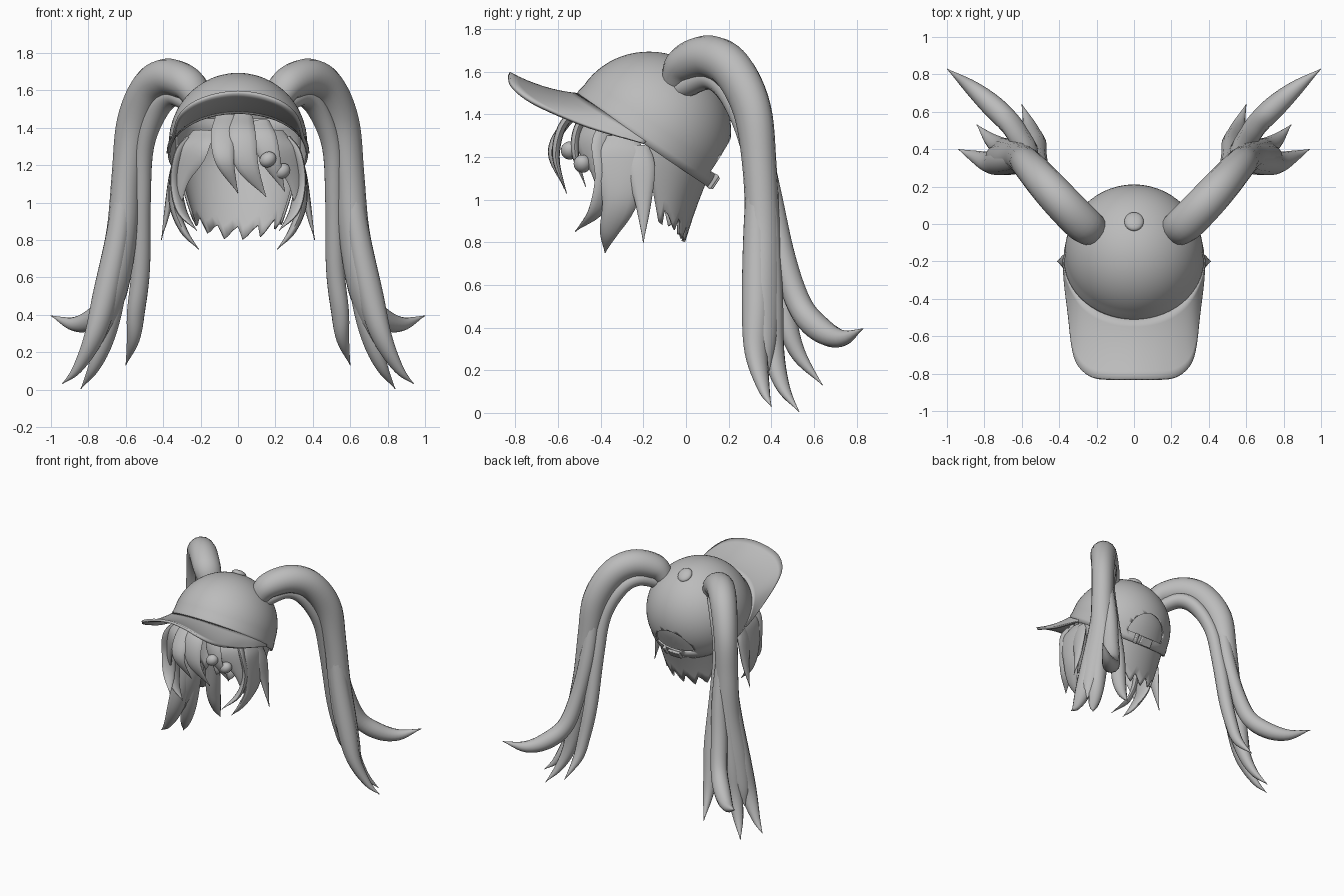
import bpy, bmesh, math
from mathutils import Vector, Matrix

if "Cube" in bpy.data.objects:
    bpy.data.objects.remove(bpy.data.objects["Cube"])

grey = bpy.data.materials.new("plain grey")
grey.diffuse_color = (0.5, 0.5, 0.5, 1)
grey.use_nodes = True
grey.node_tree.nodes["Principled BSDF"].inputs["Base Color"].default_value = grey.diffuse_color

TILT = math.radians(-34)                      # cap leans backwards
CAP = Matrix.Translation((0, -0.155, 1.317)) @ Matrix.Rotation(TILT, 4, 'X')


def finish(name, bm, angle=40):
    bmesh.ops.recalc_face_normals(bm, faces=bm.faces)
    me = bpy.data.meshes.new(name)
    bm.to_mesh(me)
    bm.free()
    me.materials.append(grey)
    ob = bpy.data.objects.new(name, me)
    bpy.context.collection.objects.link(ob)
    bpy.context.view_layer.objects.active = ob
    ob.select_set(True)
    bpy.ops.object.shade_smooth_by_angle(angle=math.radians(angle))
    ob.select_set(False)
    return ob


def grid(bm, rows, closed=False):
    vs = [[bm.verts.new(p) for p in r] for r in rows]
    for a, b in zip(vs, vs[1:]):
        n = len(a)
        for i in range(n if closed else n - 1):
            j = (i + 1) % n
            bm.faces.new((a[i], a[j], b[j], b[i]))
    return vs


def cap_point(r, a, z):
    """Point on the cap, a = angle from the front; the front is slightly longer."""
    y = -r * math.cos(a)
    return CAP @ Vector((r * math.sin(a), y * 1.055 if y < 0 else y * 0.985, z))


def spline(pts, steps):
    """Catmull-Rom through points of any dimension."""
    p = [Vector(q) for q in pts]
    p = [p[0] * 2 - p[1]] + p + [p[-1] * 2 - p[-2]]
    out = []
    for a, b, c, d in zip(p, p[1:], p[2:], p[3:]):
        for s in range(steps):
            t = s / steps
            out.append(0.5 * (2 * b + (c - a) * t + (2 * a - 5 * b + 4 * c - d) * t * t
                              + (3 * b - a - 3 * c + d) * t ** 3))
    return out + [p[-2]]


def lock(name, pts, side, flip=1, sides=12, steps=6):
    """Hair lock: points are x, y, z, half width along 'side', half depth."""
    side = Vector((side[0] * flip, side[1], side[2]))
    pts = [Vector((q[0] * flip,) + tuple(q[1:])) for q in pts]
    path = spline(pts, steps)
    bm, rows = bmesh.new(), []
    for i, q in enumerate(path):
        c = Vector(q[:3])
        tan = (Vector(path[min(i + 1, len(path) - 1)][:3])
               - Vector(path[max(i - 1, 0)][:3])).normalized()
        u = (side - tan * side.dot(tan)).normalized()
        v = tan.cross(u)
        w, d = max(q[3], 0.002), max(q[4], 0.002)
        rows.append([c + u * w * math.cos(k * math.tau / sides)
                     + v * d * math.sin(k * math.tau / sides) for k in range(sides)])
    vs = grid(bm, rows, True)
    bm.faces.new(vs[0])
    bm.faces.new(vs[-1])
    return finish(name, bm, 60)


# cap dome, with an arched opening cut above the back strap
bm = bmesh.new()
prof = [(0.375, -0.07), (0.376, -0.035)]
prof += [(0.37 * math.cos(a), 0.37 * math.sin(a)) for a in
         [math.radians(5 * k) for k in range(18)]] + [(0.003, 0.37)]
grid(bm, [[cap_point(r, k * math.tau / 64, z) for k in range(64)] for r, z in prof], True)
dome = finish("cap_dome", bm)
solid = dome.modifiers.new("thickness", 'SOLIDIFY')
solid.thickness, solid.offset = 0.012, -1
bm = bmesh.new()
arch = [(0.16 * math.cos(math.pi * k / 20), 0.175 * math.sin(math.pi * k / 20)) for k in range(21)]
vs = grid(bm, [[CAP @ Vector((x, y, z)) for x, z in arch] for y in (0.2, 0.6)], True)
bm.faces.new(vs[0])
bm.faces.new(vs[1])
cutter = finish("opening_cutter", bm)
cutter.hide_render = cutter.hide_viewport = True
cut = dome.modifiers.new("opening", 'BOOLEAN')
cut.object, cut.operation, cut.solver = cutter, 'DIFFERENCE', 'EXACT'

# strap buckle and cap button
for name, size, loc in (("strap_buckle", (0.1, 0.02, 0.065), (0.0, 0.373, -0.035)),
                        ("strap_loop", (0.025, 0.025, 0.075), (0.085, 0.362, -0.035))):
    bm = bmesh.new()
    bmesh.ops.create_cube(bm, size=1, matrix=CAP @ Matrix.Translation(loc) @ Matrix.Diagonal((*size, 1)))
    ob = finish(name, bm)
    bev = ob.modifiers.new("bevel", 'BEVEL')
    bev.width, bev.segments = 0.006, 2
bm = bmesh.new()
bmesh.ops.create_uvsphere(bm, u_segments=24, v_segments=12, radius=1,
                          matrix=CAP @ Matrix.Translation((0, -0.045, 0.367)) @ Matrix.Diagonal((0.052, 0.058, 0.025, 1)))
finish("cap_button", bm)

# curved brim
half = [(0, -.83, 1.59), (.12, -.83, 1.575), (.22, -.82, 1.54), (.29, -.77, 1.49),
        (.325, -.68, 1.435), (.345, -.5, 1.355), (.365, -.33, 1.30), (.374, -.2, 1.262)]
outer = spline([(-x, y, z) for x, y, z in half[:0:-1]] + half, 4)
rows = []
for v in range(9):
    t = v / 8
    row = []
    for i, o in enumerate(outer):
        a = math.radians(-90 + 180 * i / (len(outer) - 1))
        p = cap_point(0.372, a, -0.055).lerp(o, t)
        p.z -= 0.07 * t * (1 - t) * math.cos(a)
        row.append(p)
    rows.append(row)
bm = bmesh.new()
grid(bm, rows)
brim = finish("cap_brim", bm)
solid = brim.modifiers.new("thickness", 'SOLIDIFY')
solid.thickness, solid.offset = 0.018, 0

# back hair sheet with a jagged hem, tucked inside the cap
bm, rows = bmesh.new(), []
for t in [k / 10 for k in range(11)]:
    row = []
    for k in range(29):
        a = math.radians(-98 + 7 * k)
        hem = 0.80 + (0.02, 0.05, 0.07, 0.0)[k % 4] + 0.08 * abs(math.sin(a)) ** 3
        z = 1.45 + (hem - 1.45) * t
        low = min(1, max(0, (1.25 - z) / 0.45))
        r = min(0.335 - 0.13 * low ** 1.3, math.sqrt(0.345 ** 2 - max(0, z - 1.32) ** 2))
        row.append((r * math.sin(a), -0.15 + 0.05 * low + r * math.cos(a) * (0.93 - 0.46 * low), z))
    rows.append(row)
grid(bm, rows)
back = finish("back_hair", bm, 50)
solid = back.modifiers.new("thickness", 'SOLIDIFY')
solid.thickness = 0.012

# fringe locks
X = (1, 0, 0)
lock("fringe_left", [(-.06, -.44, 1.46, .06, .02), (-.08, -.56, 1.36, .065, .02),
                     (-.07, -.63, 1.22, .05, .018), (0, -.57, 1.05, 0, 0)], X)
lock("fringe_middle", [(.02, -.44, 1.46, .06, .02), (.02, -.57, 1.36, .075, .02),
                       (.05, -.61, 1.2, .06, .018), (.15, -.56, 1.03, 0, 0)], X)
lock("fringe_right", [(.12, -.42, 1.43, .05, .02), (.14, -.5, 1.35, .065, .02),
                      (.18, -.52, 1.22, .05, .018), (.25, -.47, 1.06, 0, 0)], X)
# hair clips
for i, (x, y, z) in enumerate(((.16, -.545, 1.23), (.235, -.485, 1.168))):
    bm = bmesh.new()
    bmesh.ops.create_uvsphere(bm, u_segments=20, v_segments=12, radius=1,
                              matrix=Matrix.Translation((x, y, z)) @ Matrix.Rotation(math.radians(-35), 4, 'Y')
                              @ Matrix.Diagonal((.047, .042, .04, 1)))
    finish("hair_clip_%d" % (i + 1), bm)

T = (-0.7, 0.7, 0)       # across the tail
for s, tag in ((1, "right"), (-1, "left")):
    # side locks framing the face
    lock("cheek_lock_" + tag, [(.19, -.4, 1.38, .07, .015), (.235, -.45, 1.29, .1, .018),
                               (.3, -.41, 1.14, .055, .018), (.325, -.38, 1.0, .03, .012),
                               (.32, -.36, .9, 0, 0)], (.8, .6, 0), s)
    lock("temple_lock_" + tag, [(.26, -.36, 1.33, .05, .02), (.31, -.39, 1.25, .06, .02),
                                (.33, -.38, 1.1, .055, .02), (.3, -.42, .95, .045, .018),
                                (.22, -.52, .85, 0, 0)], (.5, -.85, 0), s)
    lock("side_lock_" + tag, [(.3, -.3, 1.29, .08, .02), (.335, -.31, 1.2, .12, .022),
                              (.345, -.31, 1.0, .085, .025), (.29, -.36, .85, .045, .02),
                              (.21, -.38, .75, 0, 0)], (0, 1, 0), s)
    lock("ear_lock_" + tag, [(.32, -.22, 1.25, .05, .02), (.35, -.21, 1.14, .065, .02),
                             (.375, -.2, .97, .035, .018), (.41, -.2, .8, 0, 0)], (0, 1, 0), s)
    # long pigtail: arched body, two lower ends, inner strand and flicked strand
    lock("pigtail_" + tag, [(.21, -.04, 1.555, .085, .07), (.27, 0, 1.635, .1, .09),
                            (.38, .11, 1.67, .1, .1), (.48, .22, 1.605, .095, .1),
                            (.56, .31, 1.42, .085, .095), (.595, .345, 1.15, .08, .08),
                            (.62, .36, .85, .085, .08), (.675, .36, .55, .095, .08),
                            (.74, .37, .32, .06, .05), (.78, .39, .2, 0, 0)], T, s, 16)
    lock("pigtail_end_front_" + tag, [(.6, .34, 1.2, .05, .05), (.64, .33, .85, .06, .065),
                                      (.71, .33, .5, .07, .07), (.77, .33, .28, .06, .05),
                                      (.86, .365, .11, .03, .025), (.94, .4, .03, 0, 0)], T, s)
    lock("pigtail_end_back_" + tag, [(.6, .37, 1.2, .05, .05), (.62, .38, .85, .06, .065),
                                     (.67, .39, .5, .065, .07), (.71, .41, .28, .055, .05),
                                     (.77, .455, .12, .035, .03), (.84, .53, .005, 0, 0)], T, s)
    lock("inner_strand_" + tag, [(.24, -.02, 1.52, .06, .05), (.34, .11, 1.57, .065, .055),
                                 (.425, .205, 1.5, .065, .055), (.5, .29, 1.3, .055, .05),
                                 (.515, .36, 1.0, .05, .05), (.52, .43, .65, .052, .05),
                                 (.545, .475, .42, .052, .045), (.56, .53, .27, .035, .035),
                                 (.6, .64, .13, 0, 0)], T, s)
    lock("flicked_strand_" + tag, [(.56, .34, 1.3, .05, .05), (.57, .4, 1.0, .055, .055),
                                   (.61, .46, .72, .06, .055), (.66, .535, .5, .06, .06),
                                   (.755, .63, .39, .06, .06), (.87, .73, .35, .04, .04),
                                   (1.0, .83, .395, 0, 0)], T, s)
